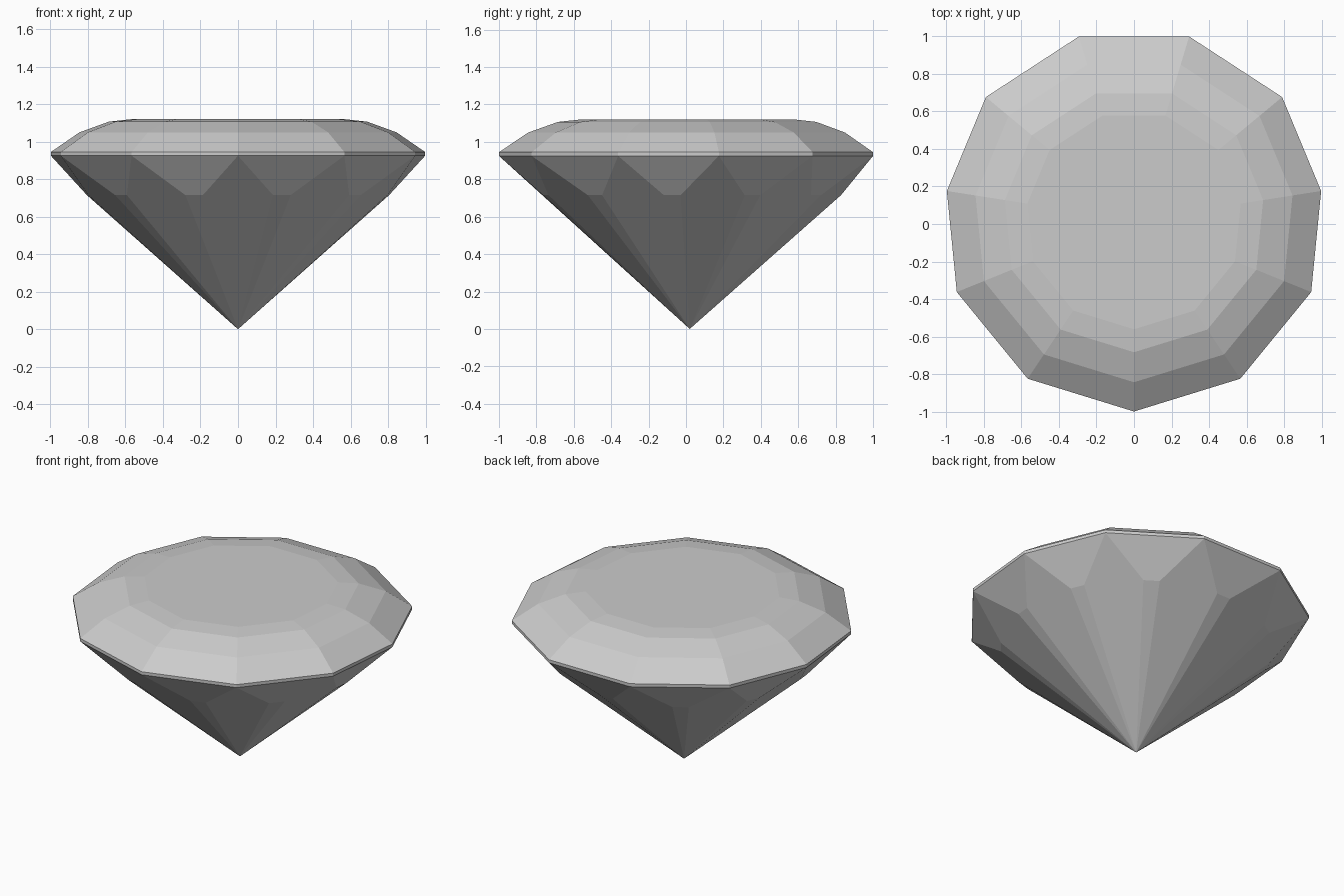
import bpy
import bmesh
from mathutils import Vector

cube = bpy.data.objects.get("Cube")
if cube:
    bpy.data.objects.remove(cube, do_unlink=True)

# Half of the eleven-sided girdle outline, mirrored to the other side
half = [(0, -1), (0.567, -0.825), (0.945, -0.363),
        (0.998, 0.176), (0.79, 0.677), (0.294, 1)]
outline = [Vector(p) for p in half]
outline += [Vector((-x, y)) for x, y in reversed(half[1:])]
centre = Vector((0, 0.02))
sides = len(outline)

GIRDLE_BOTTOM = 0.925
# (scale, height) of each ring from the girdle up to the table
CROWN = [(1, 0.945), (0.847, 1.05), (0.69, 1.107), (0.57, 1.12)]
FACET_SCALE, FACET_HEIGHT = 0.825, 0.715

bm = bmesh.new()


def add_point(p, scale, z):
    x, y = centre + (p - centre) * scale
    return bm.verts.new((x, y, z))


# Girdle and crown bands, closed by the flat table
girdle = [add_point(p, 1, GIRDLE_BOTTOM) for p in outline]
lower = girdle
for scale, z in CROWN:
    upper = [add_point(p, scale, z) for p in outline]
    for i in range(sides):
        j = (i + 1) % sides
        bm.faces.new((lower[i], lower[j], upper[j], upper[i]))
    lower = upper
bm.faces.new(lower)

# Pavilion: a short facet under each side, then strips and kites to the tip
tip = add_point(centre, 1, 0)
pairs = []
for i in range(sides):
    a, b = outline[i], outline[(i + 1) % sides]
    pairs.append([add_point(a.lerp(b, t), FACET_SCALE, FACET_HEIGHT)
                  for t in (0.4, 0.6)])
for i in range(sides):
    first, second = pairs[i]
    bm.faces.new((girdle[(i + 1) % sides], girdle[i], first, second))
    bm.faces.new((second, first, tip))
    bm.faces.new((girdle[i], pairs[i - 1][1], tip, first))

bmesh.ops.recalc_face_normals(bm, faces=bm.faces)
mesh = bpy.data.meshes.new("cut_gem")
bm.to_mesh(mesh)
bm.free()
gem = bpy.data.objects.new("cut_gem", mesh)
bpy.context.collection.objects.link(gem)

# One plain grey over the whole stone
grey = bpy.data.materials.new("pale_grey")
grey.use_nodes = True
colour = (0.6, 0.6, 0.6, 1)
grey.diffuse_color = colour
grey.node_tree.nodes["Principled BSDF"].inputs["Base Color"].default_value = colour
mesh.materials.append(grey)
